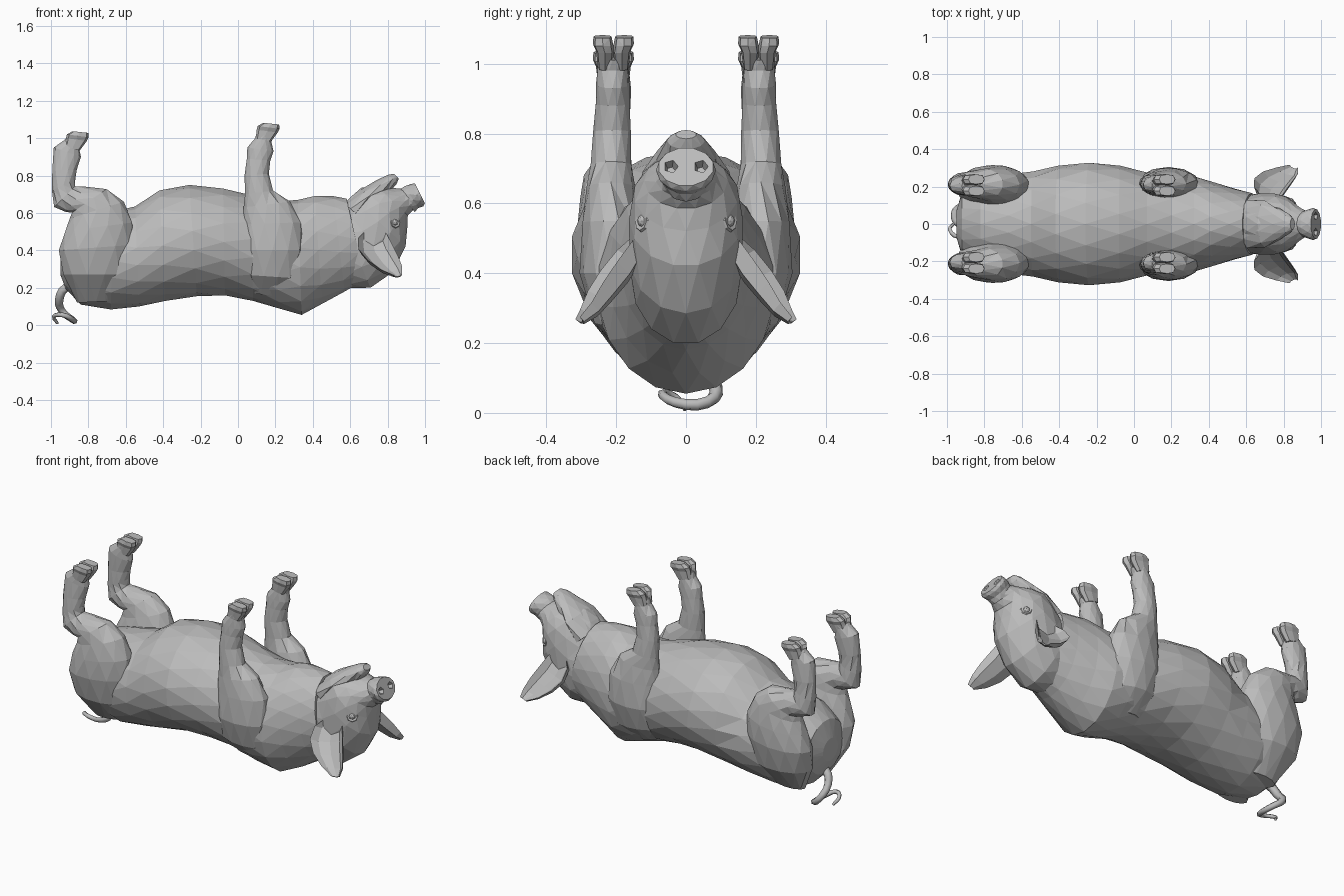
import bpy, bmesh, math
from mathutils import Vector

cube = bpy.data.objects.get("Cube")
if cube:
    bpy.data.objects.remove(cube)

grey = bpy.data.materials.new("plain grey")
grey.use_nodes = True
COLOUR = (0.5, 0.5, 0.5, 1)
grey.diffuse_color = COLOUR
grey.node_tree.nodes["Principled BSDF"].inputs["Base Color"].default_value = COLOUR


def make(name, bm):
    bmesh.ops.recalc_face_normals(bm, faces=bm.faces[:])
    mesh = bpy.data.meshes.new(name)
    bm.to_mesh(mesh)
    bm.free()
    mesh.materials.append(grey)
    ob = bpy.data.objects.new(name, mesh)
    bpy.context.collection.objects.link(ob)
    return ob


def skin(bm, rings):
    """Join closed rings of points and cap both ends."""
    rows = [[bm.verts.new(p) for p in r] for r in rings]
    n = len(rows[0])
    for a, b in zip(rows, rows[1:]):
        for i in range(n):
            j = (i + 1) % n
            bm.faces.new((a[i], a[j], b[j], b[i]))
    bm.faces.new(rows[0])
    bm.faces.new(rows[-1])


def bulge(v, power):
    return math.copysign(abs(v) ** power, v)


def loft(name, stations, sides=14, side=1, power=1, twist=.5):
    """Station: x, z of one edge, x, z of the opposite edge, half width, y centre."""
    bm = bmesh.new()
    rings = []
    for k, (x0, z0, x1, z1, w, y) in enumerate(stations):
        mid = Vector(((x0 + x1) / 2, y * side, (z0 + z1) / 2))
        half = Vector(((x1 - x0) / 2, 0, (z1 - z0) / 2))
        turn = [2 * math.pi * (i + twist * (k % 2)) / sides for i in range(sides)]
        rings.append([mid + half * bulge(math.cos(a), power)
                      + Vector((0, w * bulge(math.sin(a), power), 0)) for a in turn])
    skin(bm, rings)
    bmesh.ops.triangulate(bm, faces=[f for f in bm.faces if len(f.verts) == 4])
    return make(name, bm)


# Torso, from rump to neck
loft("torso", [
    (-.95, .27, -.95, .40, .07, 0), (-.92, .19, -.92, .50, .17, 0),
    (-.84, .11, -.82, .58, .23, 0), (-.68, .08, -.67, .61, .265, 0),
    (-.53, .10, -.55, .635, .285, 0), (-.39, .125, -.42, .725, .312, 0),
    (-.22, .155, -.26, .75, .332, 0), (-.07, .155, -.08, .735, .312, 0),
    (.08, .13, .07, .695, .278, 0), (.22, .085, .2, .665, .268, 0),
    (.34, .055, .32, .67, .255, 0), (.45, .11, .41, .695, .222, 0),
    (.57, .18, .51, .69, .19, 0), (.68, .24, .58, .68, .165, 0)], 18)

# Head, from neck to muzzle
loft("head", [
    (.60, .20, .53, .60, .15, 0), (.71, .195, .54, .61, .16, 0),
    (.83, .285, .56, .64, .166, 0), (.90, .42, .60, .69, .163, 0),
    (.905, .52, .66, .735, .15, 0), (.91, .585, .74, .745, .12, 0),
    (.935, .615, .82, .735, .088, 0), (.955, .625, .875, .73, .07, 0)])

# Pointed lower jaw
loft("lower_jaw", [
    (.66, .57, .57, .65, .135, 0), (.74, .65, .66, .73, .125, 0),
    (.80, .70, .74, .775, .088, 0), (.85, .755, .80, .805, .055, 0),
    (.86, .785, .835, .81, .03, 0)], 10)

# Snout with sunken nostrils
snout = loft("snout", [
    (.945, .605, .855, .72, .065, 0), (.965, .625, .89, .745, .075, 0),
    (.99, .635, .925, .755, .086, 0), (1.0, .65, .945, .76, .08, 0)], 12)
for s in (-1, 1):
    bpy.ops.mesh.primitive_cone_add(vertices=5, radius1=.012, radius2=.027, depth=.05,
                                    location=(.968, s * .043, .704), rotation=(0, 1.14, 0))
    cutter = bpy.context.object
    cutter.name = "nostril_cutter"
    cutter.hide_render = True
    cutter.data.materials.append(grey)
    bpy.context.view_layer.objects.active = snout
    mod = snout.modifiers.new("nostril", "BOOLEAN")
    mod.operation = "DIFFERENCE"
    mod.object = cutter
    bpy.ops.object.modifier_apply(modifier=mod.name)
    bpy.data.objects.remove(cutter)

FRONT = [
    (.08, .17, .25, .15, .04, .125), (.03, .27, .32, .25, .08, .185),
    (.015, .40, .352, .40, .093, .212), (.025, .54, .34, .55, .085, .214),
    (.03, .63, .28, .66, .07, .215), (.035, .70, .19, .72, .06, .215),
    (.035, .80, .165, .81, .054, .212), (.045, .89, .175, .88, .05, .21),
    (.05, .95, .19, .93, .048, .21), (.09, 1.0, .18, .98, .044, .21),
    (.10, 1.03, .19, 1.01, .045, .21)]
HIND = [
    (-.86, .12, -.66, .13, .05, .11), (-.94, .27, -.58, .27, .105, .175),
    (-.958, .40, -.555, .43, .115, .20), (-.93, .50, -.56, .55, .11, .205),
    (-.90, .57, -.61, .66, .093, .21), (-.89, .60, -.70, .73, .082, .213),
    (-.92, .605, -.81, .74, .07, .213), (-.985, .63, -.87, .745, .06, .213),
    (-.995, .72, -.87, .78, .053, .212), (-.995, .83, -.86, .83, .05, .21),
    (-.985, .95, -.84, .90, .048, .205), (-.93, .99, -.85, .955, .044, .205),
    (-.92, 1.0, -.84, .98, .045, .205)]

for s, word in ((1, "left"), (-1, "right")):
    # Legs with flat, cloven hooves
    for part, stations, x, z in (("front", FRONT, .10, 1.0), ("hind", HIND, -.92, .955)):
        loft(f"{word}_{part}_leg", stations, 12, s)
        for t in (-1, 1):
            y = .208 + t * .024
            loft(f"{word}_{part}_toe", [
                (x - .005, z, x + .075, z - .02, .02, y),
                (x, z + .045, x + .112, z + .03, .026, y),
                (x + .005, z + .065, x + .122, z + .05, .029, y + t * .006),
                (x + .035, z + .082, x + .12, z + .073, .026, y + t * .007)],
                8, s, power=.7, twist=0)

    # Cupped ear: a closed leaf section swept from root to tip
    bm = bmesh.new()
    across = Vector((.92, -.25 * s, .14)).normalized()
    open_dir = Vector((0, .76 * s, .65))
    rings = []
    for x, y, z, w, cup in ((.725, .125, .50, .045, .02), (.718, .15, .455, .08, .035),
                            (.733, .19, .395, .094, .04), (.772, .232, .34, .085, .035),
                            (.82, .268, .29, .06, .025), (.855, .30, .262, .024, .014)):
        mid = Vector((x, y * s, z))
        outline = [(-1, 1), (-.65, .15), (0, -.2), (.65, .15), (1, 1),
                   (.8, -.3), (0, -.8), (-.8, -.3)]
        rings.append([mid + across * w * u + open_dir * cup * v for u, v in outline])
    skin(bm, rings)
    make(f"{word}_ear", bm)

    # Eye ball with a raised lid
    bpy.ops.mesh.primitive_ico_sphere_add(subdivisions=2, radius=.02, location=(.835, s * .12, .55))
    eye = bpy.context.object
    eye.name = f"{word}_eye"
    aim = Vector((.55, .8 * s, .15)).to_track_quat("Z", "Y").to_euler()
    bpy.ops.mesh.primitive_torus_add(major_segments=8, minor_segments=5, major_radius=.026,
                                     minor_radius=.009, location=(.837, s * .122, .55), rotation=aim)
    lid = bpy.context.object
    lid.name = f"{word}_eyelid"
    for ob in (eye, lid):
        ob.data.materials.append(grey)

# Curled tail
path = [(-.85, 0, .20), (-.92, 0, .20), (-.955, .03, .14), (-.94, .085, .075),
        (-.885, .06, .03), (-.885, -.03, .03), (-.94, -.068, .055),
        (-.985, -.03, .045), (-.965, 0, .01)]
curve = bpy.data.curves.new("tail", "CURVE")
curve.dimensions = "3D"
curve.bevel_depth = .028
curve.bevel_resolution = 1
curve.resolution_u = 3
curve.use_fill_caps = True
spline = curve.splines.new("BEZIER")
spline.bezier_points.add(len(path) - 1)
for i, (pt, co) in enumerate(zip(spline.bezier_points, path)):
    pt.co = co
    pt.handle_left_type = pt.handle_right_type = "AUTO"
    pt.radius = 1 - .09 * i
curve.materials.append(grey)
tail = bpy.data.objects.new("tail", curve)
bpy.context.collection.objects.link(tail)
